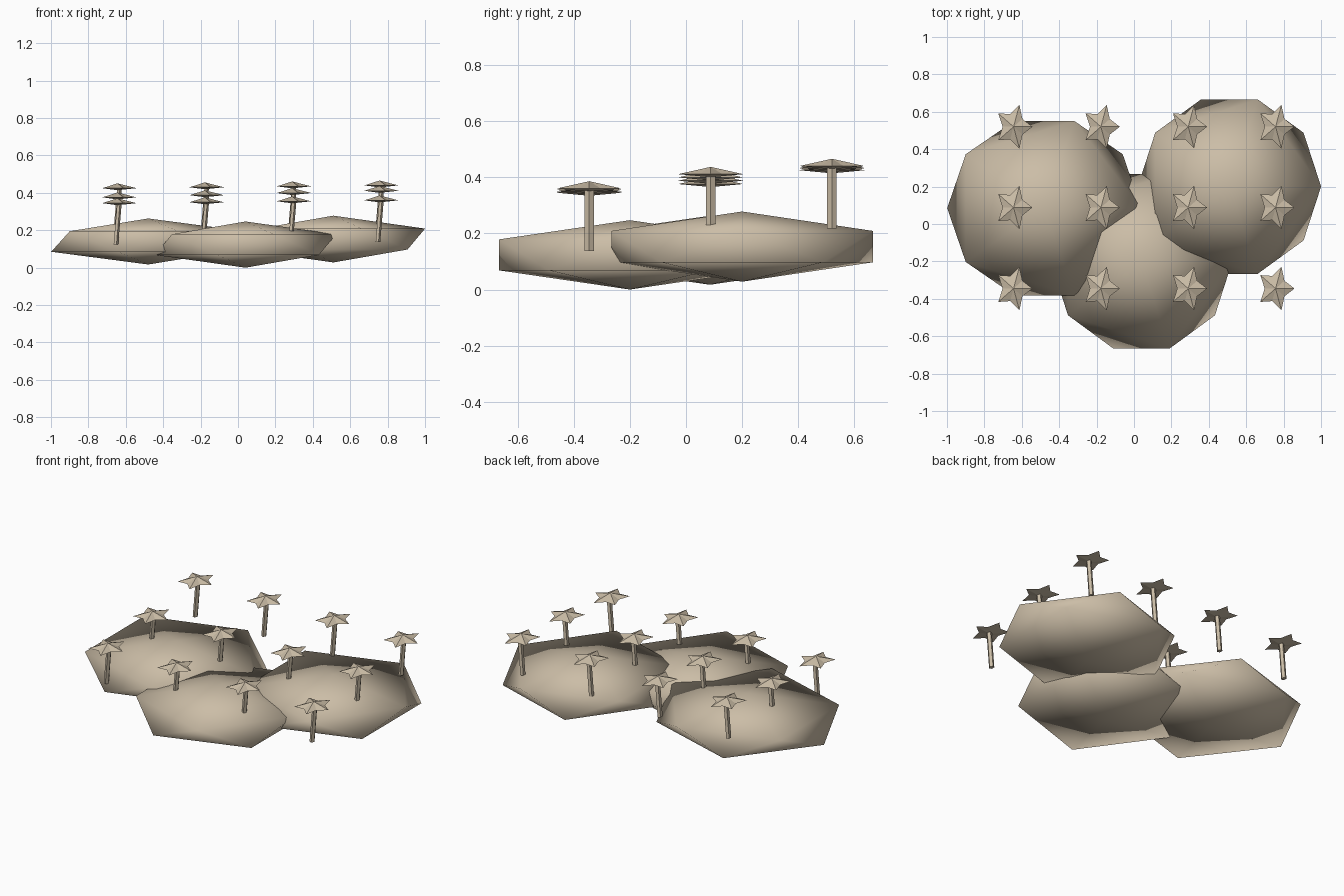
import bpy, math
from mathutils import Matrix

if "Cube" in bpy.data.objects:
    bpy.data.objects.remove(bpy.data.objects["Cube"])

sand = bpy.data.materials.new("sand")
sand.diffuse_color = (0.60, 0.51, 0.385, 1)
sand.use_nodes = True
sand.node_tree.nodes["Principled BSDF"].inputs["Base Color"].default_value = sand.diffuse_color


def add_mesh(name, verts, faces, smooth=False):
    mesh = bpy.data.meshes.new(name)
    mesh.from_pydata(verts, [], faces)
    mesh.materials.append(sand)
    for p in mesh.polygons:
        p.use_smooth = smooth
    ob = bpy.data.objects.new(name, mesh)
    bpy.context.collection.objects.link(ob)
    return ob


# Flattened, smooth twenty-sided islands: centre and radii
islands = {
    "left_island": ((-0.48, 0.085, 0.140), (0.58, 0.548, 0.123)),
    "front_island": ((0.04, -0.20, 0.1235), (0.543, 0.548, 0.1235)),
    "right_island": ((0.51, 0.20, 0.153), (0.548, 0.548, 0.125)),
}
for name, (centre, radii) in islands.items():
    bpy.ops.mesh.primitive_ico_sphere_add(subdivisions=1, radius=1)
    ob = bpy.context.object
    ob.name = name
    ob.data.transform(Matrix.Diagonal((*radii, 1)))
    ob.location = centre
    ob.data.materials.append(sand)
    for p in ob.data.polygons:
        p.use_smooth = True


def star_crown(name, x, y, z):
    """Five-pointed crown, raised in the middle above and slightly below."""
    verts = []
    for i in range(10):
        a = math.radians(36 * i)
        r = 1.0 if i % 2 == 0 else 0.58
        verts.append((x + 0.101 * r * math.cos(a), y + 0.122 * r * math.sin(a), z))
    verts += [(x, y, z + 0.026), (x, y, z - 0.011)]
    faces = []
    for i in range(10):
        j = (i + 1) % 10
        faces += [(i, j, 10), (j, i, 11)]
    add_mesh(name, verts, faces)


def trunk(name, x, y, z):
    """Five-sided, slightly leaning trunk."""
    verts = []
    for dx, h in ((-0.010, z - 0.222), (0.009, z + 0.004)):
        for i in range(5):
            a = math.radians(72 * i)
            verts.append((x + dx + 0.0135 * math.cos(a),
                          y + 0.0178 * math.sin(a), h))
    faces = [(i, (i + 1) % 5, 5 + (i + 1) % 5, 5 + i) for i in range(5)]
    faces += [(4, 3, 2, 1, 0), (5, 6, 7, 8, 9)]
    add_mesh(name, verts, faces)


# Grid of trees; crowns rise to the back and gently to the right
rows = [(-0.345, 0.345, 0.005), (0.088, 0.376, 0.0117), (0.52, 0.425, 0.005)]
for r, (y, base, step) in enumerate(rows):
    for c in range(4):
        x, z = -0.644 + 0.467 * c, base + step * c
        star_crown(f"crown_{r}_{c}", x, y, z)
        trunk(f"trunk_{r}_{c}", x, y, z)
